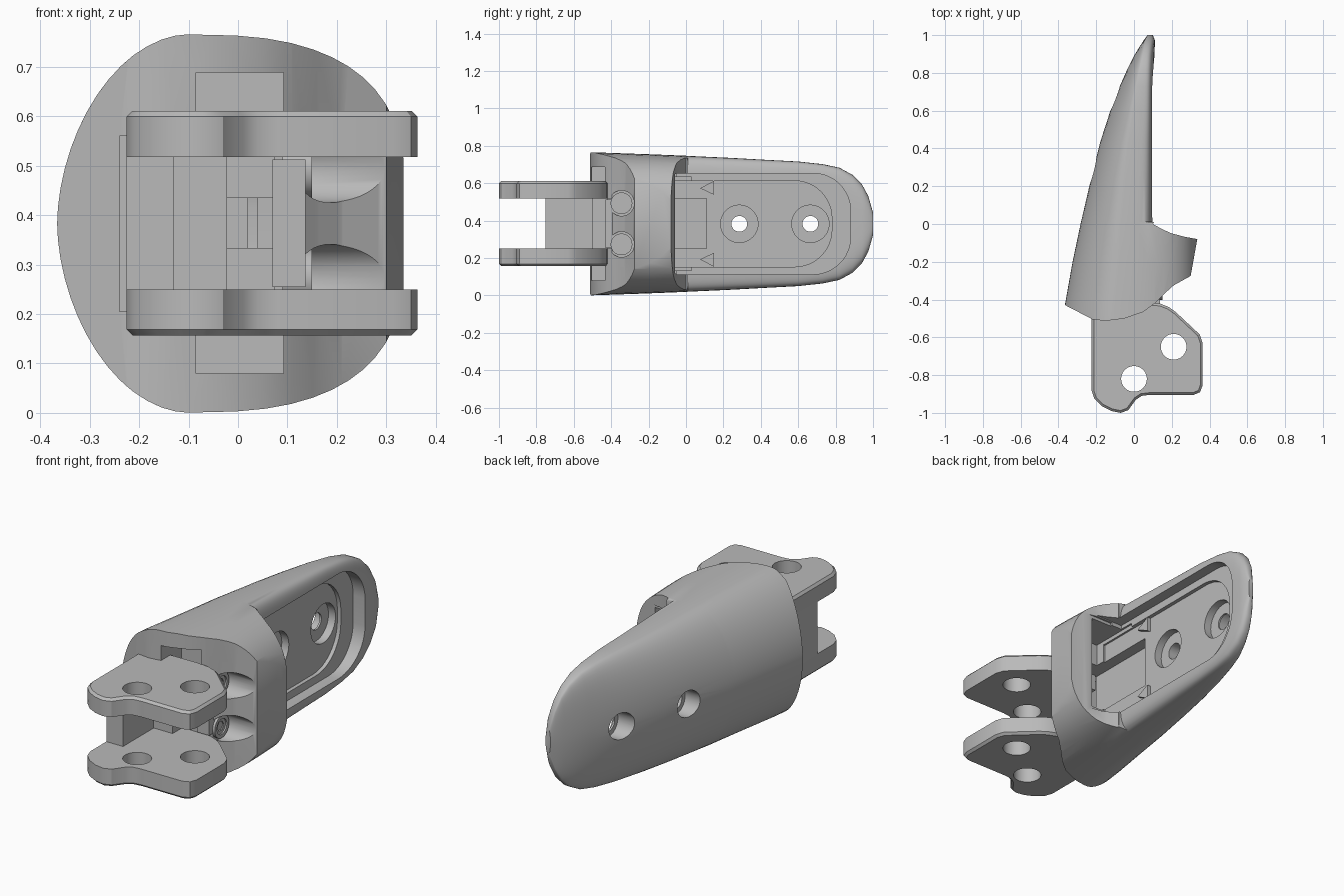
import bpy, bmesh, math
from math import sin, cos, pi

if "Cube" in bpy.data.objects:
    bpy.data.objects.remove(bpy.data.objects["Cube"], do_unlink=True)

ZC = 0.383  # mid height
grey = bpy.data.materials.new("plain_grey")
grey.use_nodes = True
COLOR = (0.49, 0.49, 0.49, 1)
grey.diffuse_color = COLOR
grey.node_tree.nodes["Principled BSDF"].inputs["Base Color"].default_value = COLOR


def make(name, bm):
    bmesh.ops.recalc_face_normals(bm, faces=bm.faces)
    mesh = bpy.data.meshes.new(name)
    bm.to_mesh(mesh)
    bm.free()
    ob = bpy.data.objects.new(name, mesh)
    mesh.materials.append(grey)
    bpy.context.collection.objects.link(ob)
    return ob


def loft(name, rings):
    bm = bmesh.new()
    loops = [[bm.verts.new(p) for p in r] for r in rings]
    n = len(loops[0])
    for a, b in zip(loops, loops[1:]):
        for i in range(n):
            j = (i + 1) % n
            bm.faces.new((a[i], a[j], b[j], b[i]))
    bm.faces.new(loops[0])
    bm.faces.new(loops[-1])
    return make(name, bm)


def prism(name, pts, lo, hi, axis="z"):
    """Extrude a flat outline: (x, y) along z, or (y, z) along x."""
    def place(p, t):
        return (p[0], p[1], t) if axis == "z" else (t, p[0], p[1])
    return loft(name, [[place(p, t) for p in pts] for t in (lo, hi)])


def box(name, x, y, z):
    return prism(name, [(x[0], y[0]), (x[1], y[0]), (x[1], y[1]), (x[0], y[1])], *z)


def rod(name, a, b, r, lo, hi, axis="z", n=40):
    ring = [(a + r * cos(2 * pi * i / n), b + r * sin(2 * pi * i / n)) for i in range(n)]
    return prism(name, ring, lo, hi, axis)


def activate(ob):
    bpy.ops.object.select_all(action="DESELECT")
    bpy.context.view_layer.objects.active = ob
    ob.select_set(True)


def combine(ob, tool, op="DIFFERENCE"):
    m = ob.modifiers.new("shape", "BOOLEAN")
    m.operation, m.object, m.solver = op, tool, "EXACT"
    activate(ob)
    bpy.ops.object.modifier_apply(modifier=m.name)
    bpy.data.objects.remove(tool, do_unlink=True)


def smooth(ob, angle=32):
    activate(ob)
    bpy.ops.object.shade_smooth_by_angle(angle=math.radians(angle))


def section(y, left, peak, right, half, power, n=28):
    """Rounded left side, squarer right side, meeting at the crest."""
    ring = []
    for start, reach, p in ((pi / 2, left - peak, 1.8), (-pi / 2, right - peak, power)):
        for i in range(n):
            t = start + pi * i / n
            c, s = abs(cos(t)) ** (2 / p), abs(sin(t)) ** (2 / p)
            ring.append((peak + reach * c, y, ZC + math.copysign(half * s, sin(t))))
    return ring


def tongue(y0, y1, half, r):
    """Outline with a rounded far end."""
    pts = [(y0, ZC + half), (y0, ZC - half)]
    for k, s in ((-pi / 2, -1), (0, 1)):
        for i in range(13):
            a = k + pi / 2 * i / 12
            pts.append((y1 - r + r * cos(a), ZC + s * (half - r) + r * sin(a)))
    return pts


# Tapered fingertip shell with a wide band near the front
shell = loft("fingertip_shell", [section(*s) for s in (
    (-0.56, -0.385, -0.105, 0.345, 0.384, 2.9),
    (-0.43, -0.366, -0.10, 0.345, 0.380, 2.9),
    (-0.20, -0.325, -0.08, 0.345, 0.372, 2.9),
    (0.0, -0.283, -0.07, 0.340, 0.364, 2.9),
    (0.012, -0.280, -0.07, 0.10, 0.363, 7),
    (0.25, -0.225, -0.05, 0.10, 0.352, 7),
    (0.43, -0.18, -0.03, 0.10, 0.342, 7),
    (0.60, -0.125, -0.005, 0.10, 0.333, 7),
    (0.73, -0.075, 0.015, 0.102, 0.319, 6),
    (0.82, -0.035, 0.03, 0.105, 0.300, 5),
    (0.89, 0.0, 0.045, 0.108, 0.262, 4),
    (0.94, 0.03, 0.055, 0.11, 0.212, 3.5),
    (0.975, 0.053, 0.065, 0.11, 0.148, 3),
    (1.0, 0.072, 0.08, 0.10, 0.06, 2.5))])
combine(shell, prism("plan", [
    (-0.5, -0.36), (-0.36, -0.432), (-0.22, -0.505), (-0.15, -0.513), (-0.05, -0.5),
    (0.05, -0.465), (0.11, -0.42), (0.16, -0.37), (0.21, -0.325), (0.3, -0.275),
    (0.335, -0.08), (0.27, -0.068), (0.2, -0.05), (0.15, -0.028), (0.1, 0.0),
    (0.112, 0.02), (0.2, 0.03), (0.2, 1.1), (-0.5, 1.1)], -0.1, 0.9), "INTERSECT")

# Stepped recess on the flat side, and hollow beneath the band
combine(shell, prism("rim_cut", tongue(-0.05, 0.88, 0.27, 0.2), 0.04, 0.3, "x"))
combine(shell, prism("floor_cut", tongue(-0.2, 0.78, 0.23, 0.2), 0.02, 0.09, "x"))
combine(shell, box("band_hollow", (0.03, 0.22), (-0.25, 0.03), (ZC - 0.25, ZC + 0.25)))
combine(shell, box("band_notch", (0.1, 0.4), (-0.06, 0.02), (ZC - 0.265, ZC + 0.265)))

# Pockets at the open front
combine(shell, box("front_pocket", (-0.085, 0.092), (-0.6, -0.34), (0.08, 0.688)))
combine(shell, box("tunnel", (-0.04, 0.07), (-0.6, 0.11), (0.25, 0.518)))
combine(shell, box("front_mouth", (-0.13, 0.137), (-0.6, -0.36), (0.25, 0.518)))
combine(shell, box("web_slot", (-0.24, -0.12), (-0.6, -0.43), (0.205, 0.56)))

# Screw access scallops
for s in (-1, 1):
    combine(shell, rod("scallop", -0.345, ZC + s * 0.11, 0.068, 0.135, 0.45, "x"))

# Mounting holes with counterbores on both sides
for y, skin in ((0.285, -0.217), (0.665, -0.10)):
    combine(shell, rod("through", y, ZC, 0.042, -0.5, 0.3, "x"))
    combine(shell, rod("inner_bore", y, ZC, 0.1, -0.02, 0.09, "x"))
    combine(shell, rod("outer_bore", y, ZC, 0.068, -0.5, skin + 0.07, "x"))
smooth(shell)

# Mirrored details: gussets and recessed screws
for s, side in ((-1, "lower"), (1, "upper")):
    prism(side + "_gusset", [(0.075, ZC + s * 0.19), (0.15, ZC + s * 0.23),
                             (0.15, ZC + s * 0.155)], 0.015, 0.04, "x")
    z = ZC + s * 0.11
    screw = rod(side + "_screw", -0.345, z, 0.058, 0.09, 0.15, "x")
    combine(screw, rod("ring", -0.345, z, 0.04, 0.142, 0.2, "x"))
    combine(screw, rod("socket", -0.345, z, 0.026, 0.125, 0.2, "x", 6))
    smooth(screw)

# Hinge plates
outline = [(-0.225, -0.42), (-0.225, -0.88), (-0.21, -0.925), (-0.17, -0.965),
           (-0.12, -0.99), (-0.07, -1.0), (-0.03, -0.985), (0.01, -0.93), (0.04, -0.91),
           (0.08, -0.905), (0.315, -0.905), (0.35, -0.89), (0.363, -0.855), (0.363, -0.63),
           (0.348, -0.585), (0.22, -0.465), (0.185, -0.44), (0.14, -0.422), (0.06, -0.415)]
for name, lo, hi, outer in (("lower_hinge_plate", 0.157, 0.25, 0.157),
                            ("upper_hinge_plate", 0.518, 0.611, 0.611)):
    plate = prism(name, outline, lo, hi)
    bm = bmesh.new()
    bm.from_mesh(plate.data)
    rim = [e for e in bm.edges if all(abs(v.co.z - outer) < 1e-4 for v in e.verts)]
    bmesh.ops.bevel(bm, geom=rim, offset=0.012, segments=1, affect="EDGES")
    bm.to_mesh(plate.data)
    bm.free()
    for x, y in ((0.0, -0.82), (0.21, -0.65)):
        combine(plate, rod("pin_hole", x, y, 0.068, 0, 0.8))
    smooth(plate)

# Web joining the plates, with its inner walls
box("hinge_web", (-0.225, -0.13), (-0.75, -0.42), (0.245, 0.523))
box("web_back", (-0.14, -0.022), (-0.5, -0.38), (0.245, 0.523))
box("web_side", (0.07, 0.137), (-0.43, -0.27), (0.255, 0.512))
for name, z in (("lower_bridge", (0.245, 0.333)), ("upper_bridge", (0.435, 0.523))):
    box(name, (-0.03, 0.075), (-0.42, -0.33), z)
